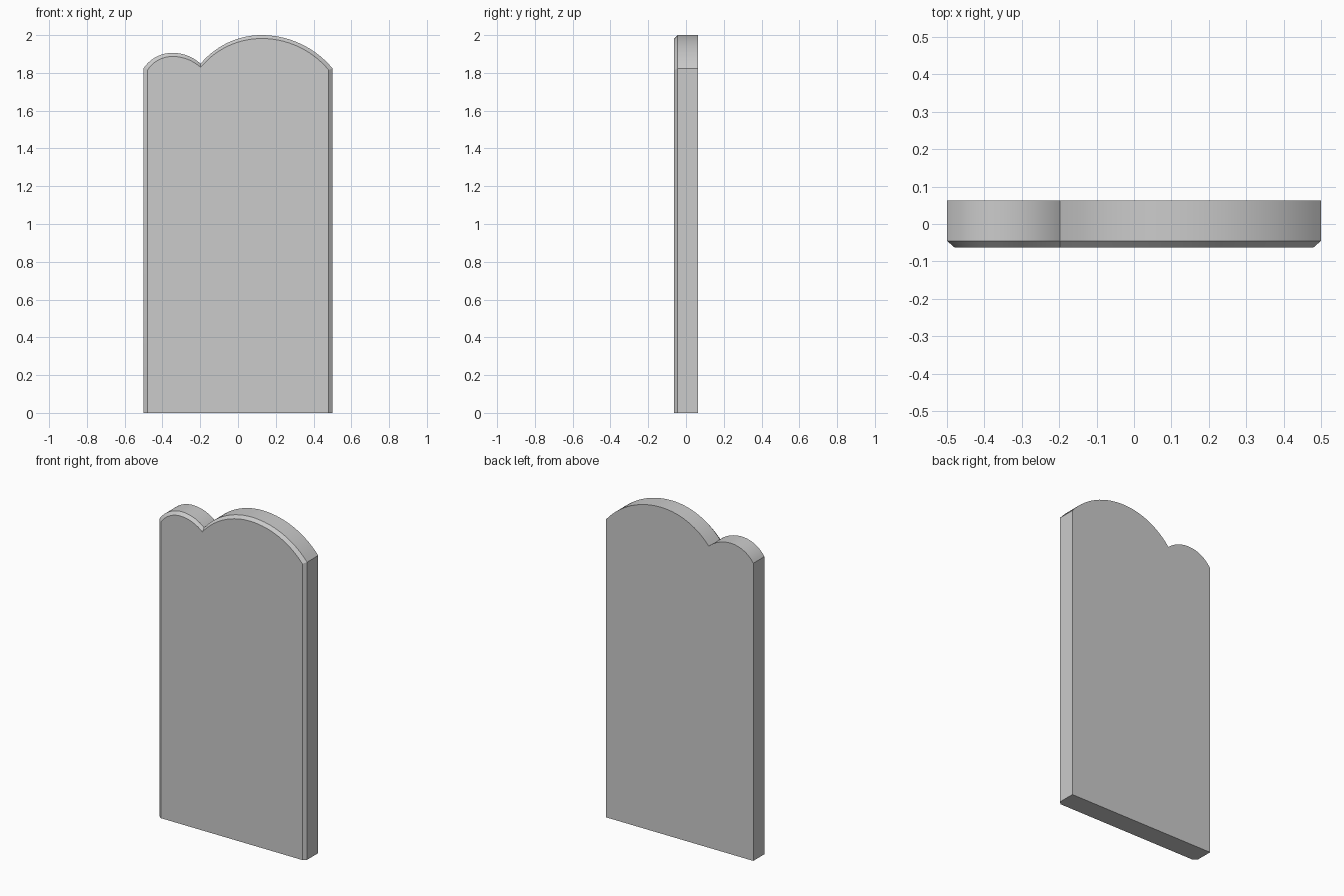
import bpy, bmesh, math

if "Cube" in bpy.data.objects:
    bpy.data.objects.remove(bpy.data.objects["Cube"])

SEG = 14  # segments per half arc


def half_arc(end, peak):
    """Circular arc points from a low end up to a peak with a level tangent."""
    dx, drop = peak[0] - end[0], peak[1] - end[1]
    r = (dx * dx + drop * drop) / (2 * drop)
    a = math.asin(abs(dx) / r)
    sign = math.copysign(1, -dx)
    return [(peak[0] + sign * r * math.sin(a * (1 - i / SEG)),
             peak[1] - r + r * math.cos(a * (1 - i / SEG))) for i in range(SEG + 1)]


def outline(left, small_peak, notch, big_peak, right):
    """Closed slab outline with a small and a large rounded crest."""
    pts = [(right[0], 0), (left[0], 0)]
    for a, peak, b in ((left, small_peak, notch), (notch, big_peak, right)):
        up, down = half_arc(a, peak), half_arc(b, peak)[::-1]
        pts += up + down[1:]
        if b is notch:
            pts.pop()  # the notch point is shared by both crests
    return pts


outer = outline((-0.5, 1.824), (-0.347, 1.906), (-0.198, 1.848), (0.125, 2.0), (0.5, 1.824))
inner = outline((-0.48, 1.813), (-0.347, 1.887), (-0.198, 1.829), (0.125, 1.982), (0.48, 1.815))

# Slab: front face, chamfer ring, side ring and back face
bm = bmesh.new()
rings = [[bm.verts.new((x, y, z)) for x, z in pts]
         for pts, y in ((inner, -0.0625), (outer, -0.045), (outer, 0.0625))]
bm.faces.new(rings[0])
bm.faces.new(rings[-1][::-1])
n = len(outer)
for a, b in zip(rings, rings[1:]):
    for i in range(n):
        j = (i + 1) % n
        bm.faces.new((a[i], b[i], b[j], a[j]))
bmesh.ops.recalc_face_normals(bm, faces=bm.faces)

mesh = bpy.data.meshes.new("headstone_slab")
bm.to_mesh(mesh)
bm.free()
slab = bpy.data.objects.new("headstone_slab", mesh)
bpy.context.collection.objects.link(slab)

# Smooth crests with crisp chamfer edges
bpy.context.view_layer.objects.active = slab
slab.select_set(True)
bpy.ops.object.shade_smooth_by_angle(angle=math.radians(25))
